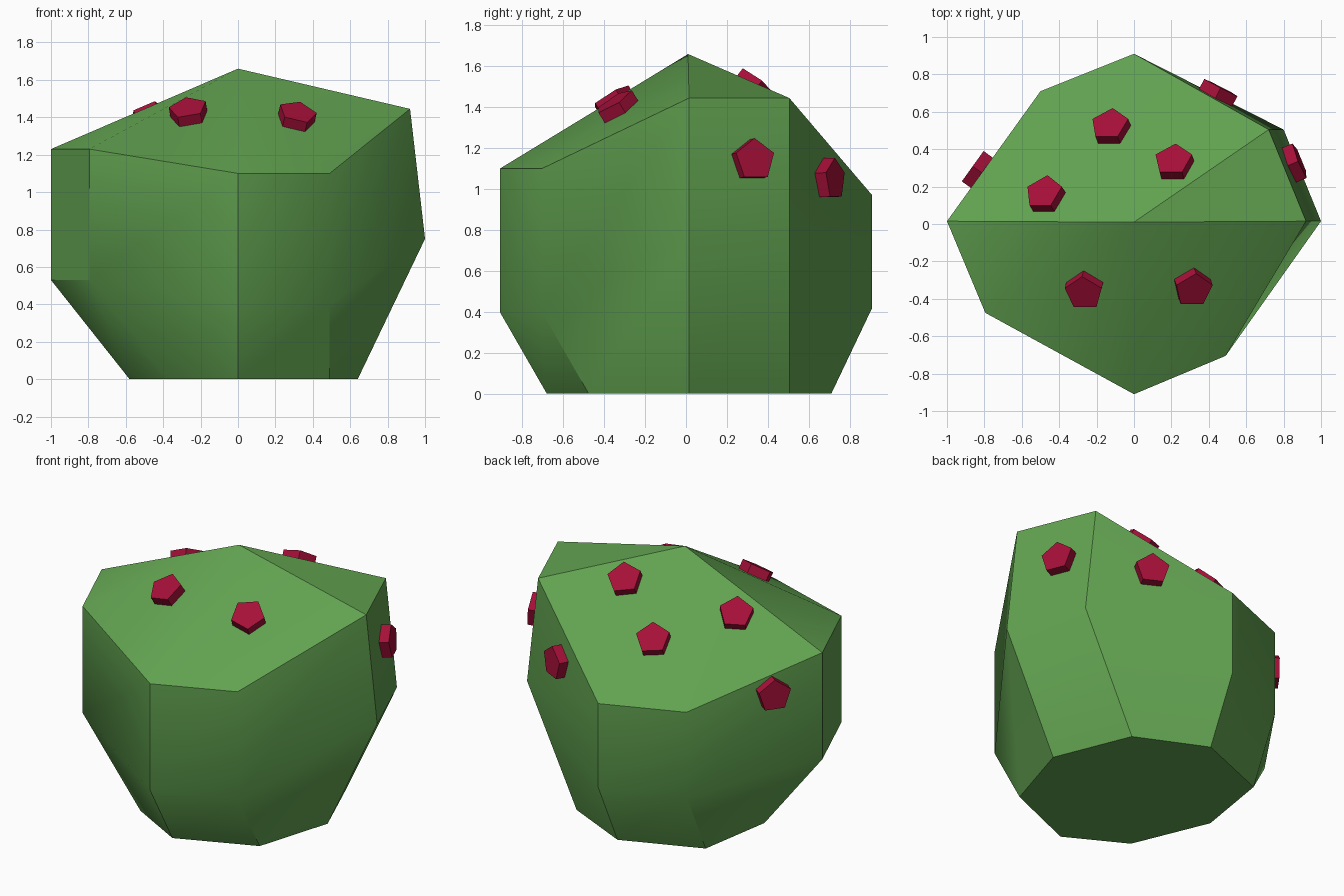
import bpy, bmesh, math
from mathutils import Vector, Matrix
from mathutils.bvhtree import BVHTree

if "Cube" in bpy.data.objects:
    bpy.data.objects.remove(bpy.data.objects["Cube"])


def material(name, color):
    m = bpy.data.materials.new(name)
    m.diffuse_color = color
    m.use_nodes = True
    m.node_tree.nodes["Principled BSDF"].inputs["Base Color"].default_value = m.diffuse_color
    return m


def make_object(name, bm, mat):
    bmesh.ops.recalc_face_normals(bm, faces=bm.faces)
    me = bpy.data.meshes.new(name)
    bm.to_mesh(me)
    bm.free()
    me.materials.append(mat)
    ob = bpy.data.objects.new(name, me)
    bpy.context.collection.objects.link(ob)
    return ob


green = material("leaf_green", (0.12, 0.36, 0.08, 1))
red = material("berry_red", (0.38, 0.005, 0.04, 1))

# Bush: four sides, each with two corner columns
# (corners, shoulder z, top z, inset at the foot, inset at the top)
sides = [
    (((0, -0.91), (0.49, -0.705)), 0.40, 1.10, (0, 0.23), (0, 0)),
    (((1, 0.015), (0.80, 0.505)), 0.75, 1.445, (-0.36, 0), (-0.08, 0)),
    (((0, 0.91), (-0.50, 0.71)), 0.42, 0.97, (0, -0.20), (0, 0)),
    (((-1, 0.015), (-0.795, -0.475)), 0.53, 1.23, (0.42, 0), (0, 0)),
]
bm = bmesh.new()
foot, mid, top = [], [], []
for corners, z_mid, z_top, low, high in sides:
    for x, y in corners:
        foot.append(bm.verts.new((x + low[0], y + low[1], 0)))
        mid.append(bm.verts.new((x, y, z_mid)))
        top.append(bm.verts.new((x + high[0], y + high[1], z_top)))
apex = bm.verts.new((0, 0.01, 1.66))
bm.faces.new(foot[::-1])
for i in range(8):
    j = (i + 1) % 8
    bm.faces.new((foot[i], foot[j], mid[j], mid[i]))
    bm.faces.new((mid[i], mid[j], top[j], top[i]))
    bm.faces.new((top[i], top[j], apex))
bmesh.ops.recalc_face_normals(bm, faces=bm.faces)
tree = BVHTree.FromBMesh(bm)
bush = make_object("bush_body", bm, green)
bpy.context.view_layer.objects.active = bush
bush.select_set(True)
bpy.ops.object.shade_smooth_by_angle(angle=math.radians(35))

# Berries: short five-sided prisms sitting on the bush surface
# (approximate centre, direction of the first corner)
Y, Z = Vector((0, 1, 0)), Vector((0, 0, 1))
berries = [
    ((-0.14, 0.555, 1.32), Y), ((0.21, 0.34, 1.52), Y), ((-0.48, 0.165, 1.41), Y),
    ((-0.27, -0.375, 1.46), Y), ((0.32, -0.355, 1.43), Y),
    ((-0.85, 0.30, 1.02), Z), ((0.47, 0.74, 1.05), Z), ((0.89, 0.34, 1.145), Z),
]
for k, (guess, point) in enumerate(berries):
    loc, n, _, _ = tree.find_nearest(Vector(guess))
    side = point.cross(n).normalized()
    rot = Matrix((n.cross(side), side, n)).transposed().to_4x4()
    bm = bmesh.new()
    rings = []
    for h in (-0.03, 0.06):
        rings.append([bm.verts.new((0.105 * math.cos(a), 0.105 * math.sin(a), h))
                      for a in (math.tau * i / 5 for i in range(5))])
    for ring in rings:
        bm.faces.new(ring)
    for i in range(5):
        j = (i + 1) % 5
        bm.faces.new((rings[0][i], rings[0][j], rings[1][j], rings[1][i]))
    bm.transform(Matrix.Translation(loc) @ rot)
    make_object(f"berry_{k + 1}", bm, red)
